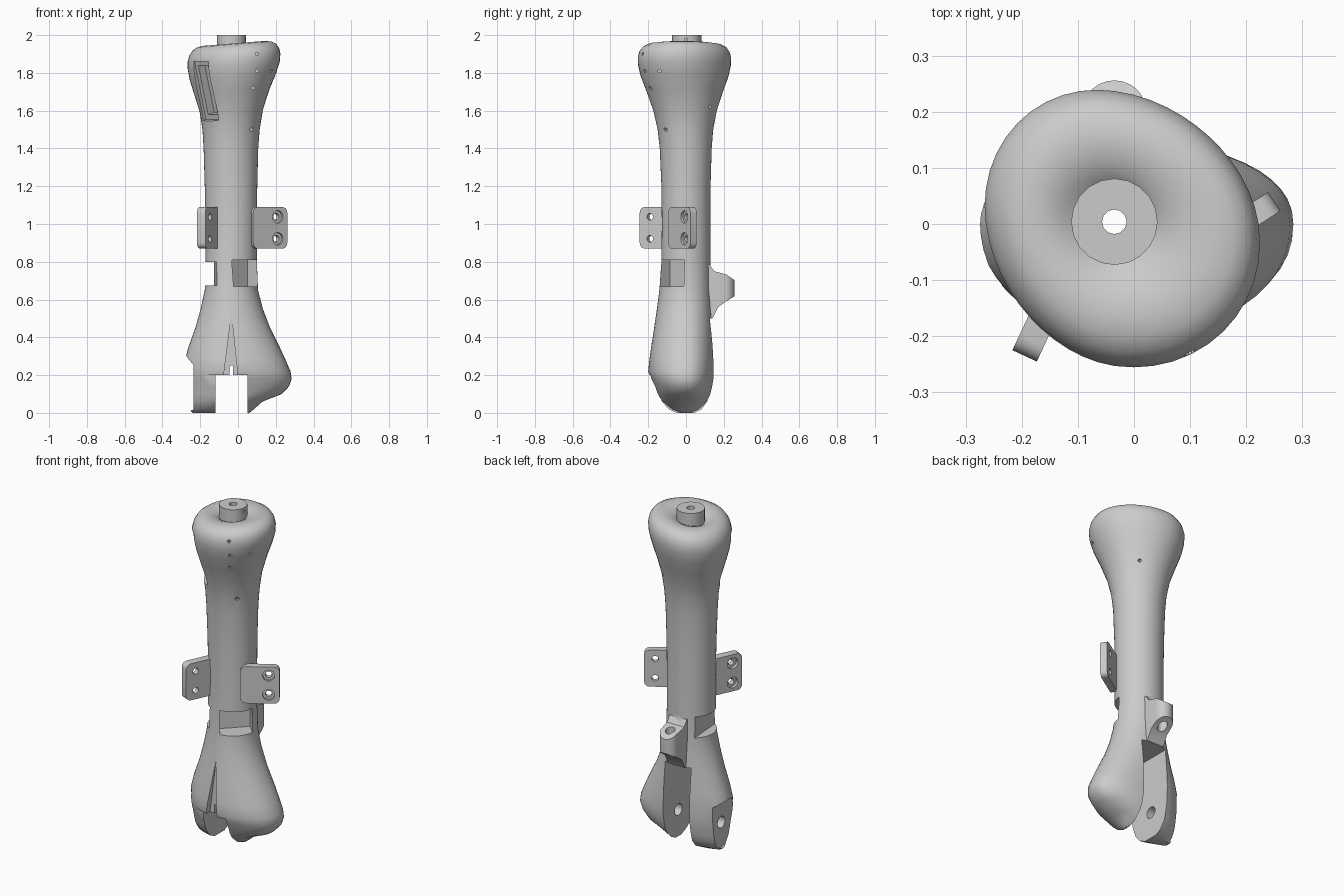
import bpy, bmesh, math
from mathutils import Matrix

if "Cube" in bpy.data.objects:
    bpy.data.objects.remove(bpy.data.objects["Cube"])

CX = -0.035  # axis of the shaft in x


def make(name, bm, mat=Matrix()):
    bmesh.ops.recalc_face_normals(bm, faces=bm.faces[:])
    bm.transform(mat)
    me = bpy.data.meshes.new(name)
    bm.to_mesh(me)
    bm.free()
    ob = bpy.data.objects.new(name, me)
    bpy.context.collection.objects.link(ob)
    return ob


def loft(rings):
    bm = bmesh.new()
    vr = [[bm.verts.new(p) for p in ring] for ring in rings]
    n = len(vr[0])
    for a, b in zip(vr, vr[1:]):
        for i in range(n):
            bm.faces.new((a[i], a[(i + 1) % n], b[(i + 1) % n], b[i]))
    bm.faces.new(vr[0][::-1])
    bm.faces.new(vr[-1])
    return bm


def prism(name, pts, lo, hi, axis, mat=Matrix()):
    def place(p, d):
        return {'x': (d, p[0], p[1]), 'y': (p[0], d, p[1]), 'z': (p[0], p[1], d)}[axis]
    return make(name, loft([[place(p, d) for p in pts] for d in (lo, hi)]), mat)


def box(name, x, y, z, mat=Matrix()):
    return prism(name, [(x[0], y[0]), (x[1], y[0]), (x[1], y[1]), (x[0], y[1])], z[0], z[1], 'z', mat)


def cyl(name, r, c, lo, hi, axis, mat=Matrix(), n=20):
    pts = [(c[0] + r * math.cos(2 * math.pi * i / n), c[1] + r * math.sin(2 * math.pi * i / n)) for i in range(n)]
    return prism(name, pts, lo, hi, axis, mat)


def boolean(ob, tools, op='DIFFERENCE'):
    for t in tools:
        t.hide_render = True
        m = ob.modifiers.new('cut', 'BOOLEAN')
        m.operation, m.solver, m.object = op, 'EXACT', t
        bpy.ops.object.select_all(action='DESELECT')
        bpy.context.view_layer.objects.active = ob
        ob.select_set(True)
        bpy.ops.object.modifier_apply(modifier=m.name)
        bpy.data.objects.remove(t)


def turn(deg, x=CX, y=0, z=0):
    return Matrix.Translation((x, y, z)) @ Matrix.Rotation(math.radians(deg), 4, 'Z')


# Body cross-sections: z, left, right, front, back
SECTIONS = [
    (0.00, -.24, .060, -.055, .050), (0.02, -.26, .085, -.100, .090),
    (0.06, -.27, .130, -.138, .122), (0.10, -.275, .232, -.155, .134),
    (0.14, -.278, .270, -.168, .142), (0.18, -.280, .284, -.188, .149),
    (0.22, -.280, .278, -.201, .150), (0.28, -.280, .252, -.195, .150),
    (0.35, -.262, .220, -.185, .148), (0.45, -.226, .170, -.169, .143),
    (0.55, -.198, .132, -.154, .137), (0.65, -.176, .106, -.141, .132),
    (0.80, -.172, .100, -.130, .130), (1.00, -.172, .100, -.128, .130),
    (1.20, -.176, .102, -.130, .130), (1.40, -.182, .107, -.139, .136),
    (1.50, -.188, .115, -.150, .144), (1.60, -.203, .132, -.173, .163),
    (1.70, -.232, .165, -.208, .194), (1.78, -.254, .200, -.238, .222),
    (1.84, -.264, .219, -.252, .235), (1.88, -.264, .222, -.253, .237),
    (1.91, -.256, .216, -.245, .230), (1.935, -.238, .200, -.226, .214),
    (1.95, -.215, .174, -.198, .188), (1.955, -.185, .135, -.160, .152),
    (1.95, -.155, .095, -.125, .120), (1.938, -.13, .062, -.095, .092), (1.92, -.105, .035, -.07, .07),
]


def ring(z, xl, xr, yf, yb, n=48):
    s = max(0, min(1, (z - 1.45) / 0.35))
    out = []
    for i in range(n):
        t = 2 * math.pi * i / n
        c, d = math.cos(t), math.sin(t)
        e = 2.0 + (0.2 if c > 0 else -0.1) * max(0, min(1, (0.6 - z) / 0.4))
        k = 1 - 0.07 * s * math.sin(2 * t)
        x = math.copysign(abs(c) ** (2 / e), c) * (xr - CX if c > 0 else CX - xl) * k
        y = math.copysign(abs(d) ** (2 / e), d) * (yb if d > 0 else -yf) * k
        out.append((CX + x, y, z + 0.08 * x * s))
    return out


body = make('limb_body', loft([ring(*s) for s in SECTIONS]))

# Rear lug with a rounded outline, and top peg, joined to the body
lug = prism('lug', [(.05, .80), (.125, .785), (.15, .75), (.215, .732), (.26, .70),
                    (.26, .62), (.205, .585), (.17, .56), (.135, .49), (.05, .48)], -.12, .05, 'x')
arc = [math.pi * i / 12 for i in range(13)]
outline = [(CX + .055 * math.cos(a), .205 + .051 * math.sin(a)) for a in arc]
boolean(lug, [prism('lug_outline', outline + [(CX - .06, .04), (CX + .06, .04)], .4, .9, 'z')], 'INTERSECT')
boolean(body, [lug, cyl('peg', .077, (CX, .004), 1.8, 2.0, 'z')], 'UNION')

# Hinge fork: slot, outer recess, pin hole
cuts = [
    box('slot_low', (-.12, .05), (-.4, .4), (-.1, .2)),
    box('slot_back', (-.12, .05), (-.135, .4), (.15, .5)),
    box('front_step', (-.17, .05), (-.4, -.157), (-.1, .2)),
    cyl('outer_recess', .145, (0, .157), -.4, -.235, 'x', n=32),
    cyl('pin_hole', .035, (0, .16), -.4, .13, 'x'),
    cyl('lug_hole', .027, (CX, .2), .52, .9, 'z'),
    # Front groove with slit
    prism('groove', [(-.082, .15), (.004, .15), (-.035, .52)], -.4, -.158, 'y'),
    box('slit', (-.045, -.027), (-.3, -.1), (.15, .25)),
    # Two side windows above the fork
    box('window_front', (.03, .3), (-.09, .09), (.67, .81), turn(-45)),
    box('window_left', (.085, .3), (-.11, .11), (.675, .8), turn(184)),
    # Long axial bore
    cyl('bore', .022, (CX, .004), .4, 2.1, 'z', n=12),
]

# Tilted recess high on the left side
tilt = turn(222, CX, 0, 1.7) @ Matrix.Translation((.2, 0, 0)) @ Matrix.Rotation(math.radians(15), 4, 'Y')
cuts += [box('recess', (-.035, .12), (-.062, .062), (-.16, .16), tilt),
         box('recess_inner', (-.08, .1), (-.038, .038), (-.135, .135), tilt)]

# Small screw holes around the head
for x, z in ((.10, 1.9), (.10, 1.81), (.08, 1.72), (.07, 1.5)):
    cuts.append(cyl('screw_hole', .009, (x, z), -.3, -.09, 'y', n=10))
for y, z in ((-.14, 1.81), (.13, 1.62)):
    cuts.append(cyl('screw_hole', .009, (y, z), .06, .3, 'x', n=10))
cuts.append(cyl('peg_screw_hole', .009, (0, 1.975), 0, .1, 'x', n=10))
boolean(body, cuts)


# Mounting tabs with two countersunk holes each
def tab(name, tip, deg, length, half, side):
    r, pts = .03, []
    for cx, cz, a in ((-r, .87 + r, -90), (-r, 1.09 - r, 0), (-length + r, 1.09 - r, 90), (-length + r, .87 + r, 180)):
        for i in range(5):
            t = math.radians(a + 22.5 * i)
            pts.append((cx + r * math.cos(t), cz + r * math.sin(t)))
    m = turn(deg, *tip)
    ob = prism(name, pts, -half, half, 'y', m)
    holes = []
    for z in (.922, 1.038):
        holes.append(cyl('hole', .018, (-.06, z), -.1, .1, 'y', m))
        holes.append(cyl('sink', .033, (-.06, z), *sorted((side * .006, side * .1)), 'y', m))
    boolean(ob, holes)
    return ob


tabs = [tab('right_tab', (.25, .04), 33, .215, .02, -1),
        tab('left_tab', (-.195, -.235), 245, .19, .024, -1)]

# Smooth surfaces with crisp cut edges
for ob in [body] + tabs:
    bpy.ops.object.select_all(action='DESELECT')
    bpy.context.view_layer.objects.active = ob
    ob.select_set(True)
    bpy.ops.object.shade_smooth_by_angle(angle=math.radians(35))
